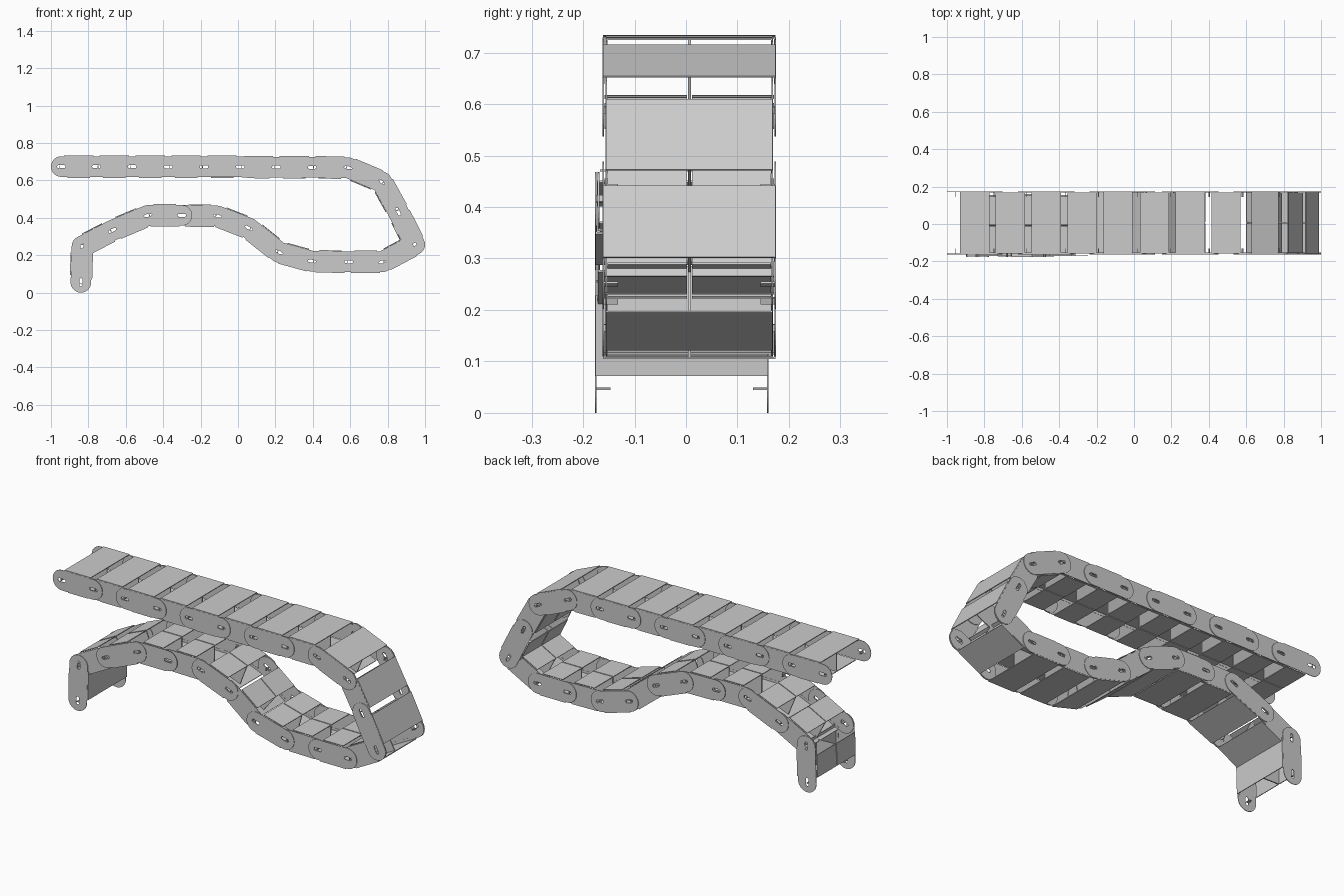
import bpy, bmesh, math
from mathutils import Matrix, Vector

if "Cube" in bpy.data.objects:
    bpy.data.objects.remove(bpy.data.objects["Cube"])

# Pivot points of the chain in the x-z plane, from the upper free end to the lower one
PIVOTS = [(-.945, .674), (-.757, .674), (-.566, .674), (-.373, .673), (-.182, .673),
          (.012, .672), (.205, .671), (.396, .67), (.588, .668), (.768, .592),
          (.856, .433), (.945, .257), (.772, .165), (.592, .165), (.395, .168),
          (.22, .216), (.058, .345), (-.11, .41), (-.30, .413), (-.482, .413),
          (-.672, .333), (-.834, .248), (-.84, .055)]
R = .055        # end radius of the side plates
T = .003        # sheet thickness


def stadium(x0, x1, r, steps):
    """Outline with round ends centred on x0 and x1."""
    pts = []
    for cx, start in ((x1, -math.pi / 2), (x0, math.pi / 2)):
        for i in range(steps + 1):
            a = start + math.pi * i / steps
            pts.append((cx + r * math.cos(a), r * math.sin(a)))
    return pts


def add_plate(bm, length, y):
    """Side plate with a slot at each pivot."""
    part = bmesh.new()
    edges = []
    h = length / 2
    loops = [stadium(-h, h, R, 14)]
    for s in (-h, h):
        loops.append(stadium(s - .015, s + .015, .008, 5))
    for pts in loops:
        vs = [part.verts.new((x, y - T / 2, z)) for x, z in pts]
        edges += [part.edges.new((vs[i - 1], vs[i])) for i in range(len(vs))]
    bmesh.ops.triangle_fill(part, use_beauty=True, use_dissolve=False, edges=edges)
    ext = bmesh.ops.extrude_face_region(part, geom=part.faces[:])
    bmesh.ops.translate(part, vec=(0, T, 0),
                        verts=[v for v in ext["geom"] if isinstance(v, bmesh.types.BMVert)])
    bmesh.ops.recalc_face_normals(part, faces=part.faces[:])
    tmp = bpy.data.meshes.new("tmp")
    part.to_mesh(tmp)
    part.free()
    bm.from_mesh(tmp)
    bpy.data.meshes.remove(tmp)


def add_box(bm, x, y, z):
    """Box given by (min, max) on each axis."""
    lo, hi = Vector((x[0], y[0], z[0])), Vector((x[1], y[1], z[1]))
    m = Matrix.Translation((lo + hi) / 2) @ Matrix.Diagonal((*(hi - lo), 1))
    bmesh.ops.create_cube(bm, size=1, matrix=m)


def add_object(name, bm, matrix):
    mesh = bpy.data.meshes.new(name)
    bm.to_mesh(mesh)
    bm.free()
    ob = bpy.data.objects.new(name, mesh)
    ob.matrix_world = matrix
    bpy.context.collection.objects.link(ob)
    return ob


for i, (a, b) in enumerate(zip(PIVOTS, PIVOTS[1:])):
    # the last links form a second section: shifted sideways, alternation restarted
    tail = i >= 18
    wide = (i % 2 == 0) != tail
    half = .1685 if wide else .163
    dx, dz = b[0] - a[0], b[1] - a[1]
    length = math.hypot(dx, dz)
    frame = (Matrix.Translation(((a[0] + b[0]) / 2, -.0085 if tail else .0065, (a[1] + b[1]) / 2))
             @ Matrix.Rotation(-math.atan2(dz, dx), 4, 'Y'))

    # side plates with small tabs bent inward at the slots
    bm = bmesh.new()
    for s in (-1, 1):
        add_plate(bm, length, s * (half - T / 2))
        if wide:
            for e in (-1, 1):
                x = e * (length / 2 + .008)
                ys = sorted((s * (half - T), s * (half - .03)))
                add_box(bm, (x - .002, x + .002), ys, (-.007, .007))
    add_object(f"side_plates_{i:02d}", bm, frame)

    # full width cover on the outside of the bend
    bm = bmesh.new()
    add_box(bm, (-.078, .078), (-half + .001, half - .001), (R + .001, R + .005))
    for s in (-1, 1):
        ys = sorted((s * (half - .001), s * (half - .004)))
        add_box(bm, (-.078, .078), ys, (R - .012, R + .003))
    add_object(f"outer_cover_{i:02d}", bm, frame)

    # two half covers on the inside of the bend
    bm = bmesh.new()
    for s in (-1, 1):
        add_box(bm, (-.06, .06), sorted((s * .005, s * (half - .004))), (-R - .005, -R - .001))
    add_object(f"inner_half_covers_{i:02d}", bm, frame)

    # central divider
    bm = bmesh.new()
    add_box(bm, (-.06, .06), (-.003, .003), (-R - .003, R + .001))
    add_object(f"divider_{i:02d}", bm, frame)
